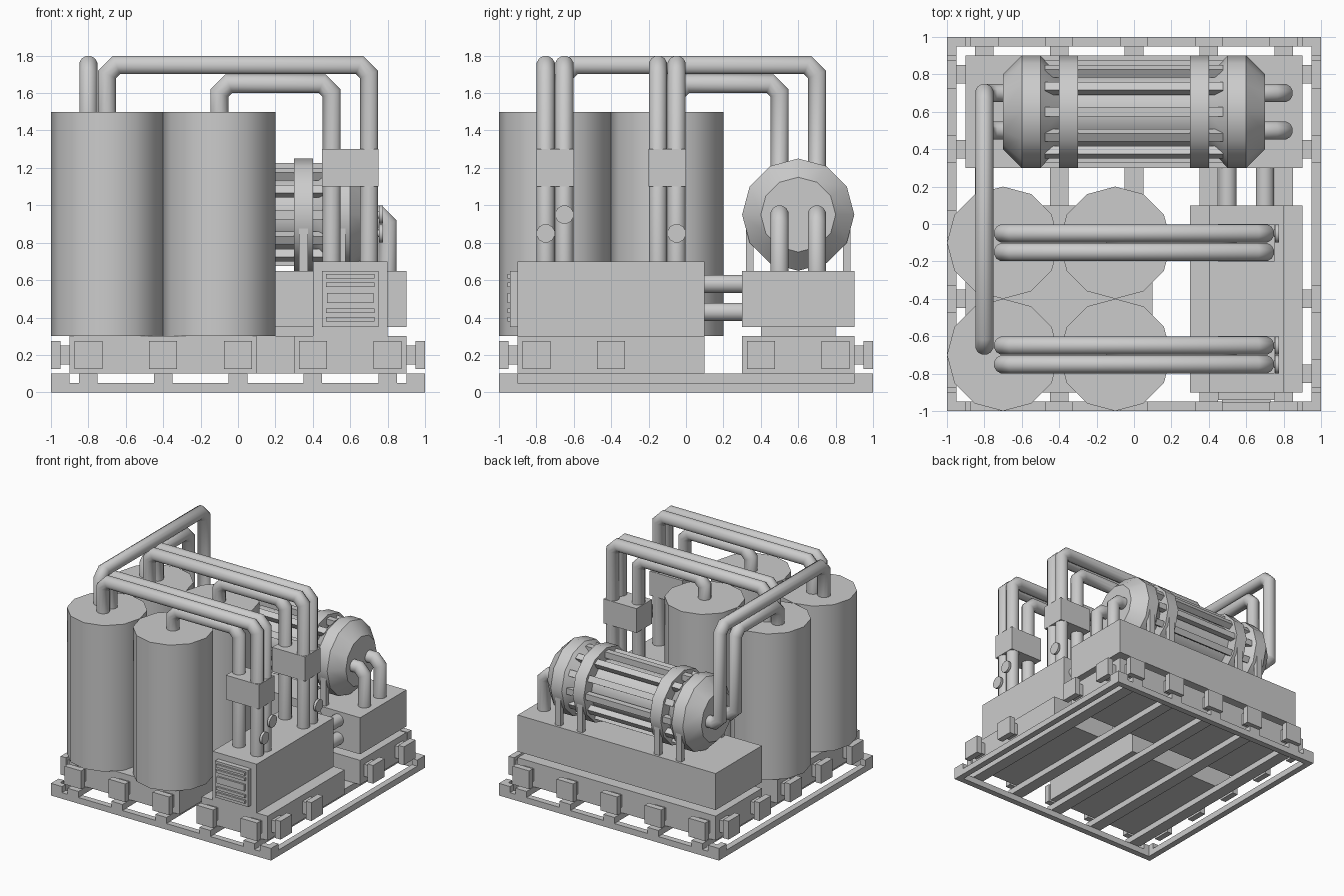
import bpy, bmesh
from math import pi, sin, cos, radians
from mathutils import Vector, Matrix

if "Cube" in bpy.data.objects:
    bpy.data.objects.remove(bpy.data.objects["Cube"])


def finish(name, bm, smooth=False):
    bmesh.ops.recalc_face_normals(bm, faces=bm.faces)
    me = bpy.data.meshes.new(name)
    bm.to_mesh(me)
    bm.free()
    ob = bpy.data.objects.new(name, me)
    bpy.context.collection.objects.link(ob)
    if smooth:
        bpy.ops.object.select_all(action='DESELECT')
        ob.select_set(True)
        bpy.context.view_layer.objects.active = ob
        bpy.ops.object.shade_smooth_by_angle(angle=radians(40))
    return ob


def add_box(bm, x0, x1, y0, y1, z0, z1, m=None):
    mat = Matrix.Translation(((x0+x1)/2, (y0+y1)/2, (z0+z1)/2)) @ Matrix.Diagonal((x1-x0, y1-y0, z1-z0, 1))
    bmesh.ops.create_cube(bm, size=1, matrix=(m or Matrix()) @ mat)


def boxes(name, *dims):
    bm = bmesh.new()
    for d in dims:
        add_box(bm, *d)
    return finish(name, bm)


def bridge(bm, rings):
    for a, b in zip(rings, rings[1:]):
        for i in range(len(a)):
            j = (i + 1) % len(a)
            bm.faces.new((a[i], a[j], b[j], b[i]))


def pipe(name, path, r=0.05, bend=0.05, n=12):
    """Sweep a round section along a path with mitred, chamfered corners."""
    P = [Vector(p) for p in path]
    pts = [P[0]]
    for a, b, c in zip(P, P[1:], P[2:]):
        pts += [b + (a-b).normalized()*bend, b + (c-b).normalized()*bend]
    pts.append(P[-1])
    dirs = [(b-a).normalized() for a, b in zip(pts, pts[1:])]
    u = dirs[0].orthogonal().normalized()
    v = dirs[0].cross(u)
    ring = [pts[0] + r*(cos(2*pi*i/n)*u + sin(2*pi*i/n)*v) for i in range(n)]
    bm = bmesh.new()
    rings = [[bm.verts.new(p) for p in ring]]
    for k, d in enumerate(dirs):
        nrm = d + (dirs[k+1] if k+1 < len(dirs) else d)
        ring = [p + d*((pts[k+1]-p).dot(nrm) / d.dot(nrm)) for p in ring]
        rings.append([bm.verts.new(p) for p in ring])
    bridge(bm, rings)
    bm.faces.new(rings[0])
    bm.faces.new(rings[-1])
    return finish(name, bm, True)


CY, CZ = 0.6, 0.95  # pressure vessel axis


def lathe_x(name, profile, closed=False, n=12):
    """Revolve (x, radius) points around the vessel axis."""
    bm = bmesh.new()
    rings = [[bm.verts.new((x, CY + r*sin(2*pi*i/n), CZ + r*cos(2*pi*i/n))) for i in range(n)]
             for x, r in profile]
    bridge(bm, rings + rings[:1] if closed else rings)
    if not closed:
        bm.faces.new(rings[0])
        bm.faces.new(rings[-1])
    return finish(name, bm, True)


STEPS = (-0.8, -0.4, 0, 0.4, 0.8)

# Ground frame: rails, raised corners and cross beams
rails = []
for s in (-1, 1):
    a, b = sorted((s*0.95, s))
    rails += [(-1, 1, a, b, 0, 0.05), (a, b, -0.95, 0.95, 0, 0.05)]
    for t in (-1, 1):
        c, d = sorted((t*0.9, t))
        e, f = sorted((t*0.9, t*0.95))
        rails += [(c, d, a, b, 0.05, 0.1), (a, b, e, f, 0.05, 0.1)]
boxes("ground_frame", *rails)
boxes("cross_beams", *[(x-0.05, x+0.05, -1, 1, 0.05, 0.1) for x in STEPS])

# Three plinths
boxes("tank_plinth", (-0.9, 0.1, -0.9, 0.1, 0.1, 0.3))
boxes("cabinet_plinth", (0.3, 0.9, -0.9, 0.1, 0.1, 0.3))
boxes("vessel_plinth", (-0.9, 0.9, 0.3, 0.9, 0.1, 0.3), (-0.8, 0.8, 0.4, 0.8, 0.3, 0.35),
      (-0.9, 0.9, 0.3, 0.9, 0.35, 0.65))

# Bumper pads on short stems around the plinths
bm = bmesh.new()
for k in range(4):
    rot = Matrix.Rotation(k*pi/2, 4, 'Z')
    for t in STEPS:
        if k == 1 and t == 0:
            continue
        add_box(bm, t-0.05, t+0.05, -0.95, -0.9, 0.15, 0.25, rot)
        add_box(bm, t-0.075, t+0.075, -1, -0.95, 0.125, 0.275, rot)
finish("bumper_pads", bm)

# Four storage tanks
for x in (-0.7, -0.1):
    for y in (-0.7, -0.1):
        bm = bmesh.new()
        bmesh.ops.create_cone(bm, cap_ends=True, segments=12, radius1=0.3, radius2=0.3, depth=1.2,
                              matrix=Matrix.Translation((x, y, 0.9)))
        finish("tank", bm, True)

# Control cabinet with vent panel
boxes("cabinet", (0.4, 0.8, -0.9, 0.1, 0.3, 0.7))
boxes("vent_panel", (0.45, 0.75, -0.94, -0.9, 0.35, 0.65))
boxes("vent_slats", *[(0.6-w, 0.6+w, -0.955, -0.94, z-h, z+h) for z, w, h in
      ((0.62, 0.13, 0.012), (0.575, 0.13, 0.012), (0.505, 0.125, 0.027), (0.435, 0.13, 0.012), (0.39, 0.13, 0.012))])

# Tank to cabinet pipes, clamps and valves
for y in (-0.7, -0.1):
    for dy in (-0.05, 0.05):
        pipe("high_pipe", [(-0.7, y+dy, 1.5), (-0.7, y+dy, 1.75), (0.7, y+dy, 1.75), (0.7, y+dy, 0.7)])
    pipe("low_pipe", [(-0.1, y, 1.5), (-0.1, y, 1.65), (0.5, y, 1.65), (0.5, y, 0.7)])
    boxes("pipe_clamp", (0.45, 0.75, y-0.1, y+0.1, 1.1, 1.3))
for y, z in ((-0.75, 0.85), (-0.65, 0.95), (-0.05, 0.85)):
    pipe("valve_stem", [(0.7, y, z), (0.76, y, z)], r=0.02)
    pipe("valve_knob", [(0.755, y, z), (0.775, y, z)], r=0.05)

# Tank to vessel pipes
pipe("vessel_feed_high", [(-0.8, -0.65, 1.45), (-0.8, -0.65, 1.75), (-0.8, 0.7, 1.75), (-0.8, 0.7, CZ), (-0.65, 0.7, CZ)])
pipe("vessel_feed_low", [(-0.8, -0.05, 1.45), (-0.8, -0.05, 1.65), (-0.8, 0.5, 1.65), (-0.8, 0.5, CZ), (-0.65, 0.5, CZ)])

# Vessel outlets and links between the two housings
for i, k in enumerate((0.5, 0.7)):
    pipe("vessel_outlet", [(0.8, k, 0.65), (0.8, k, CZ), (0.65, k, CZ)])
    for z in (0.43, 0.58):
        pipe("link_pipe", [(k, 0.08, z), (k, 0.32, z)])

# Horizontal vessel: core, end caps, rings and legs
lathe_x("vessel_core", [(-0.45, 0.2), (0.45, 0.2)])
legs = []
for s in (-1, 1):
    lathe_x("vessel_cap", [(s*0.7, 0.2), (s*0.6, 0.3), (s*0.5, 0.3), (s*0.4, 0.2)])
    lathe_x("vessel_ring", [(s*0.3, 0.2), (s*0.3, 0.3), (s*0.4, 0.3), (s*0.4, 0.2)], closed=True)
    for x in (0.35, 0.55):
        for y in (0.32, 0.84):
            legs.append((s*x-0.025, s*x+0.025, y, y+0.04, 0.65, 0.95))
boxes("vessel_legs", *legs)

# Bars running along the vessel
bm = bmesh.new()
for i in range(12):
    m = Matrix.Translation((0, CY, CZ)) @ Matrix.Rotation(i*pi/6, 4, 'X')
    add_box(bm, -0.475, 0.475, -0.025, 0.025, 0.225, 0.275, m)
finish("vessel_bars", bm)
